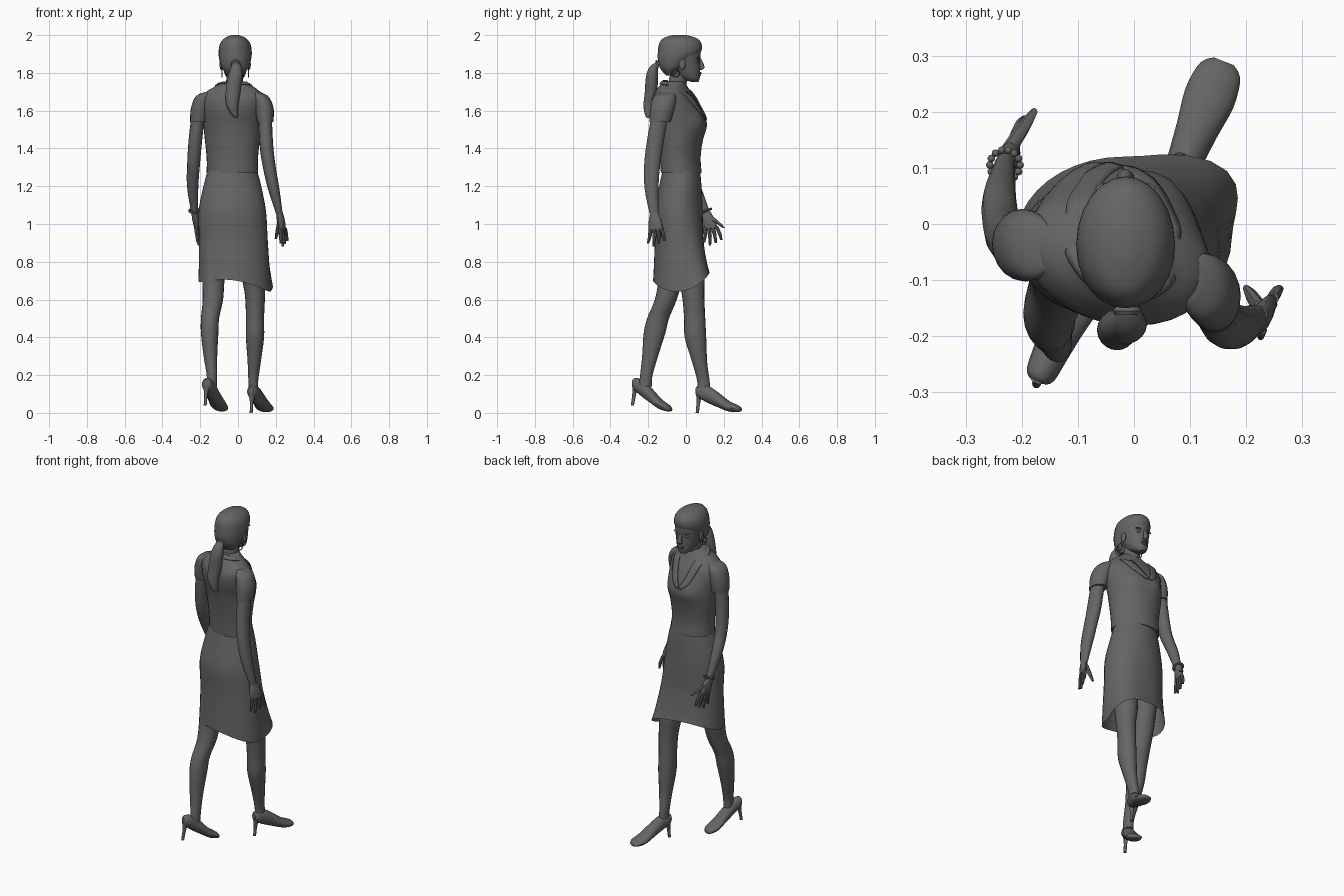
import bpy, bmesh, math
from mathutils import Vector, Matrix

cube = bpy.data.objects.get("Cube")
if cube:
    bpy.data.objects.remove(cube, do_unlink=True)

grey = bpy.data.materials.new("dark grey")
grey.use_nodes = True
grey.diffuse_color = (0.13, 0.13, 0.13, 1)
grey.node_tree.nodes["Principled BSDF"].inputs["Base Color"].default_value = grey.diffuse_color
parts = []
X, Y, Z = Vector((1, 0, 0)), Vector((0, 1, 0)), Vector((0, 0, 1))


def finish(name, bm):
    bmesh.ops.recalc_face_normals(bm, faces=bm.faces)
    mesh = bpy.data.meshes.new(name)
    bm.to_mesh(mesh)
    bm.free()
    mesh.materials.append(grey)
    obj = bpy.data.objects.new(name, mesh)
    bpy.context.collection.objects.link(obj)
    parts.append(obj)
    return obj


def smooth_rings(rings, steps):
    """Catmull-Rom interpolation between the given sections."""
    pts = [Vector(r) for r in rings]
    out = []
    for i in range(len(pts) - 1):
        a, b, c, d = pts[max(i - 1, 0)], pts[i], pts[i + 1], pts[min(i + 2, len(pts) - 1)]
        for k in range(steps):
            t = k / steps
            out.append(b + (c - a) * t / 2 + (a * 2 - b * 5 + c * 4 - d) * t * t / 2
                       + (b * 3 - a - c * 3 + d) * t ** 3 / 2)
    return out + [pts[-1]]


def loft(name, rings, u=X, v=Y, sides=20, steps=4, shape=None, caps=True):
    """Skin elliptical sections given as (x, y, z, radius along u, radius along v)."""
    bm = bmesh.new()
    loops = []
    for x, y, z, ru, rv in smooth_rings(rings, steps):
        loop = []
        for k in range(sides):
            a = math.tau * k / sides
            p = Vector((x, y, z)) + u * ru * math.cos(a) + v * rv * math.sin(a)
            loop.append(bm.verts.new(shape(p) if shape else p))
        loops.append(loop)
    for low, high in zip(loops, loops[1:]):
        for k in range(sides):
            n = (k + 1) % sides
            bm.faces.new((low[k], low[n], high[n], high[k]))
    if caps:
        bm.faces.new(loops[0])
        bm.faces.new(loops[-1])
    return finish(name, bm)


def ball(name, centre, size, sides=12):
    bm = bmesh.new()
    bmesh.ops.create_uvsphere(bm, u_segments=sides, v_segments=sides // 2 + 2, radius=1,
                              matrix=Matrix.LocRotScale(Vector(centre), None, Vector(size)))
    return finish(name, bm)


def hoop(name, centre, u, v, ru, rv, thick):
    """Closed round-section ring."""
    bm = bmesh.new()
    n, m = 20, 6
    axis = u.cross(v)
    grid = []
    for i in range(n):
        a = math.tau * i / n
        out = u * math.cos(a) + v * math.sin(a)
        mid = Vector(centre) + u * ru * math.cos(a) + v * rv * math.sin(a)
        grid.append([bm.verts.new(mid + (out * math.cos(math.tau * j / m)
                     + axis * math.sin(math.tau * j / m)) * thick) for j in range(m)])
    for i in range(n):
        for j in range(m):
            a, b, k = grid[i], grid[(i + 1) % n], (j + 1) % m
            bm.faces.new((a[j], b[j], b[k], a[k]))
    return finish(name, bm)


# Dress: bodice turned slightly so the left shoulder trails
turn = Matrix.Rotation(math.radians(-15), 3, "Z")
tu, tv = turn @ X, turn @ Y


def bust(p):
    for side in (-1, 1):
        c = Vector((-0.02, 0.06, 1.53)) + tu * side * 0.065
        if p.y > -0.01:
            p = p + tv * 0.024 * math.exp(-(p - c).length_squared / 0.004)
    return p


bodice = loft("bodice", [
    (-.03, -.025, 1.27, .138, .106), (-.03, -.03, 1.35, .138, .105),
    (-.03, -.03, 1.45, .148, .115), (-.03, -.035, 1.53, .156, .124),
    (-.03, -.05, 1.6, .166, .126), (-.03, -.063, 1.66, .17, .112),
    (-.026, -.068, 1.7, .145, .09), (-.02, -.068, 1.73, .1, .072),
    (-.018, -.065, 1.755, .064, .058)],
    tu, tv, 32, 5, bust)


def hem(p):
    """Scoop the hem up in front and kick out the corner over the leading leg."""
    w = min(max((1.1 - p.z) / 0.4, 0), 1)
    q = p - Vector((-.015, -.03, 0))
    if q.x > 0 and q.y > 0:
        corner = (2 * q.x * q.y / (q.x ** 2 + q.y ** 2)) ** 2
        p = p + Vector((q.x * 0.38, q.y * 0.17, 0)) * w * corner
    return p + Z * w * w * (2.6 * (p.y + 0.06) ** 2 - 0.14 * p.x - 0.035)


loft("skirt", [
    (-.03, -.025, 1.28, .132, .1), (-.03, -.03, 1.2, .153, .112),
    (-.03, -.04, 1.07, .178, .128), (-.025, -.037, .93, .182, .128),
    (-.02, -.032, .8, .187, .137), (-.018, -.027, .7, .192, .147)],
    sides=40, shape=hem, caps=False)

# Collar: ribbon from the neckline point around the neck, wrapped on the bodice
half = [(0, .11, 1.56, .02), (.03, .09, 1.62, .045), (.055, .03, 1.69, .05),
        (.065, -.05, 1.745, .045), (.04, -.1, 1.755, .035), (0, -.12, 1.755, .035)]
bm = bmesh.new()
for side in (-1, 1):
    rows = []
    for x, y, z, w in smooth_rings(half, 4):
        inner = Vector((-.02, 0, 0)) + tu * x * side + Vector((0, y, z))
        out = (tu * side * 0.8 + Y * (0.1 if y > 0 else -0.6) - Z * 0.25).normalized()
        rows.append([bm.verts.new(inner + out * w * k / 3) for k in range(4)])
    for a, b in zip(rows, rows[1:]):
        for k in range(3):
            bm.faces.new((a[k], b[k], b[k + 1], a[k + 1]))
collar = finish("collar", bm)
wrap = collar.modifiers.new("wrap", "SHRINKWRAP")
wrap.target, wrap.offset = bodice, 0.007
collar.modifiers.new("cloth", "SOLIDIFY").thickness = 0.006

# Arms with short sleeves
loft("right_sleeve", [(-.15, -.045, 1.7, .02, .035), (-.182, -.04, 1.675, .042, .06),
                      (-.2, -.037, 1.61, .05, .064), (-.208, -.035, 1.54, .045, .054)])
loft("left_sleeve", [(.095, -.1, 1.7, .02, .035), (.122, -.112, 1.672, .042, .06),
                     (.14, -.125, 1.61, .049, .064), (.144, -.138, 1.54, .043, .056)])
loft("right_arm", [(-.208, -.035, 1.6, .036, .045), (-.225, -.028, 1.45, .036, .043),
                   (-.235, -.005, 1.32, .034, .038), (-.24, .045, 1.2, .03, .034),
                   (-.23, .105, 1.06, .018, .023)], sides=14)
loft("left_arm", [(.142, -.135, 1.6, .036, .045), (.15, -.165, 1.42, .036, .046),
                  (.166, -.18, 1.3, .034, .043), (.19, -.182, 1.18, .03, .037),
                  (.22, -.168, 1.05, .017, .024)], sides=14)


def hand(side, wrist, knuckle, tip, thumb, lean):
    wrist, knuckle, tip, thumb = map(Vector, (wrist, knuckle, tip, thumb))
    spread = Vector((lean, 1, 0)).normalized()
    flat = spread.cross(Z)
    loft(side + "_palm", [(*wrist, .017, .023), (*wrist.lerp(knuckle, .5), .018, .036),
                          (*knuckle, .013, .04)], flat, spread, sides=12)
    for k in range(4):
        s = k - 1.5
        a = knuckle + spread * s * .02 + Z * .01
        b = tip + spread * s * .031 + Z * abs(s + .4) * .016
        mid = a.lerp(b, .5) + spread * .004
        loft(f"{side}_finger_{k + 1}", [(*a, .011, .011), (*mid, .01, .01), (*b, .006, .006)],
             sides=8, steps=3)
    base = wrist.lerp(knuckle, .3) + Y * .015
    loft(side + "_thumb", [(*base, .012, .016), (*base.lerp(thumb, .6), .011, .013),
                           (*thumb, .006, .007)], sides=8, steps=3)


hand("right", (-.23, .107, 1.065), (-.217, .128, .98), (-.205, .142, .885), (-.178, .2, .98), .2)
hand("left", (.22, -.168, 1.06), (.236, -.16, .97), (.243, -.158, .88), (.2, -.115, .92), .4)

# Beaded bracelet
for k in range(14):
    a = math.tau * k / 14
    ball(f"bracelet_bead_{k + 1}", (-.23 + .027 * math.cos(a), .105 + .027 * math.sin(a),
                                    1.07 + .01 * math.sin(a)), (.007, .007, .007), 8)

# Legs in mid stride
loft("left_leg", [(.07, -.01, .95, .075, .085), (.08, .025, .75, .065, .072),
                  (.09, .038, .62, .053, .059), (.09, .046, .5, .048, .056),
                  (.09, .05, .4, .048, .057), (.086, .072, .27, .035, .04),
                  (.081, .092, .17, .026, .033), (.084, .095, .1, .025, .034)])
loft("right_leg", [(-.12, -.05, .95, .075, .085), (-.13, -.08, .72, .06, .065),
                   (-.133, -.107, .6, .054, .058), (-.148, -.148, .5, .048, .058),
                   (-.15, -.167, .42, .046, .057), (-.146, -.19, .3, .036, .042),
                   (-.138, -.21, .2, .028, .033), (-.138, -.215, .14, .027, .034)])

# High-heeled shoes: (position along foot, height, half width, half height)
sole = [(0, .115, .016, .022), (.06, .113, .027, .034), (.25, .1, .032, .046),
        (.48, .07, .038, .04), (.72, .036, .046, .028), (.9, .024, .041, .02),
        (.97, .02, .03, .014), (1, .018, .018, .009)]


def shoe(side, heel, toe, lift):
    heel, toe = Vector(heel), Vector(toe)
    across = (toe - heel).normalized().cross(Z)
    rings = [(*(heel.lerp(toe, t) + Z * (h + lift * (1 - t))), w, r) for t, h, w, r in sole]
    loft(side + "_shoe", rings, across, Z, 16, 3)
    top, tip = heel.lerp(toe, .07) + Z * (.11 + lift), heel.lerp(toe, .02 - lift) + Z * lift
    loft(side + "_heel", [(*top, .022, .02), (*top.lerp(tip, .45), .01, .011),
                          (*tip, .008, .009)], sides=10)


shoe("left", (.068, .055, 0), (.16, .29, 0), 0)
shoe("right", (-.172, -.28, 0), (-.08, -.08, 0), .04)

# Head and neck
loft("neck", [(-.02, -.06, 1.69, .055, .055), (-.018, -.045, 1.75, .045, .048),
              (-.015, -.03, 1.82, .046, .05)])
loft("head", [(-.015, .048, 1.752, .02, .018), (-.015, .025, 1.768, .041, .047),
              (-.015, .008, 1.795, .055, .067), (-.015, -.008, 1.835, .066, .083),
              (-.015, -.014, 1.87, .072, .09), (-.015, -.02, 1.92, .076, .095),
              (-.015, -.03, 1.97, .05, .07)], sides=24)
loft("nose", [(-.015, .072, 1.875, .008, .008), (-.015, .081, 1.845, .011, .014),
              (-.015, .083, 1.825, .016, .014), (-.015, .074, 1.815, .01, .008)], sides=10)
ball("upper_lip", (-.015, .072, 1.799), (.022, .012, .006))
ball("lower_lip", (-.015, .069, 1.789), (.019, .012, .006))
for name, s in (("right", -1), ("left", 1)):
    ball(name + "_eye", (-.015 + s * .03, .06, 1.86), (.014, .01, .007))
    ball(name + "_brow", (-.015 + s * .032, .062, 1.879), (.022, .012, .005))
    ball(name + "_ear", (-.015 + s * .074, -.02, 1.845), (.009, .018, .03))
    hoop(name + "_earring", (-.015 + s * .07, -.055, 1.8), Y, Z, .02, .022, .003)

# Hair swept back into a ponytail
loft("hair", [(-.015, -.075, 1.785, .04, .03), (-.015, -.075, 1.825, .07, .062),
              (-.015, -.055, 1.87, .084, .094), (-.015, -.035, 1.91, .088, .114),
              (-.015, -.03, 1.955, .08, .112), (-.015, -.032, 1.985, .055, .086),
              (-.015, -.035, 2, .02, .035)], sides=24)
hoop("hair_band", (-.012, -.155, 1.84), X, Z, .018, .02, .008)
loft("ponytail", [(-.01, -.145, 1.855, .016, .016), (-.01, -.17, 1.83, .028, .024),
                  (-.015, -.18, 1.78, .038, .032), (-.026, -.185, 1.7, .039, .033),
                  (-.03, -.195, 1.63, .032, .03), (-.018, -.198, 1.58, .018, .02),
                  (-.008, -.198, 1.56, .007, .008)])

# Smooth shading with crisp rims
bpy.ops.object.select_all(action="DESELECT")
for obj in parts:
    obj.select_set(True)
bpy.context.view_layer.objects.active = bodice
bpy.ops.object.shade_smooth_by_angle(angle=math.radians(40))
